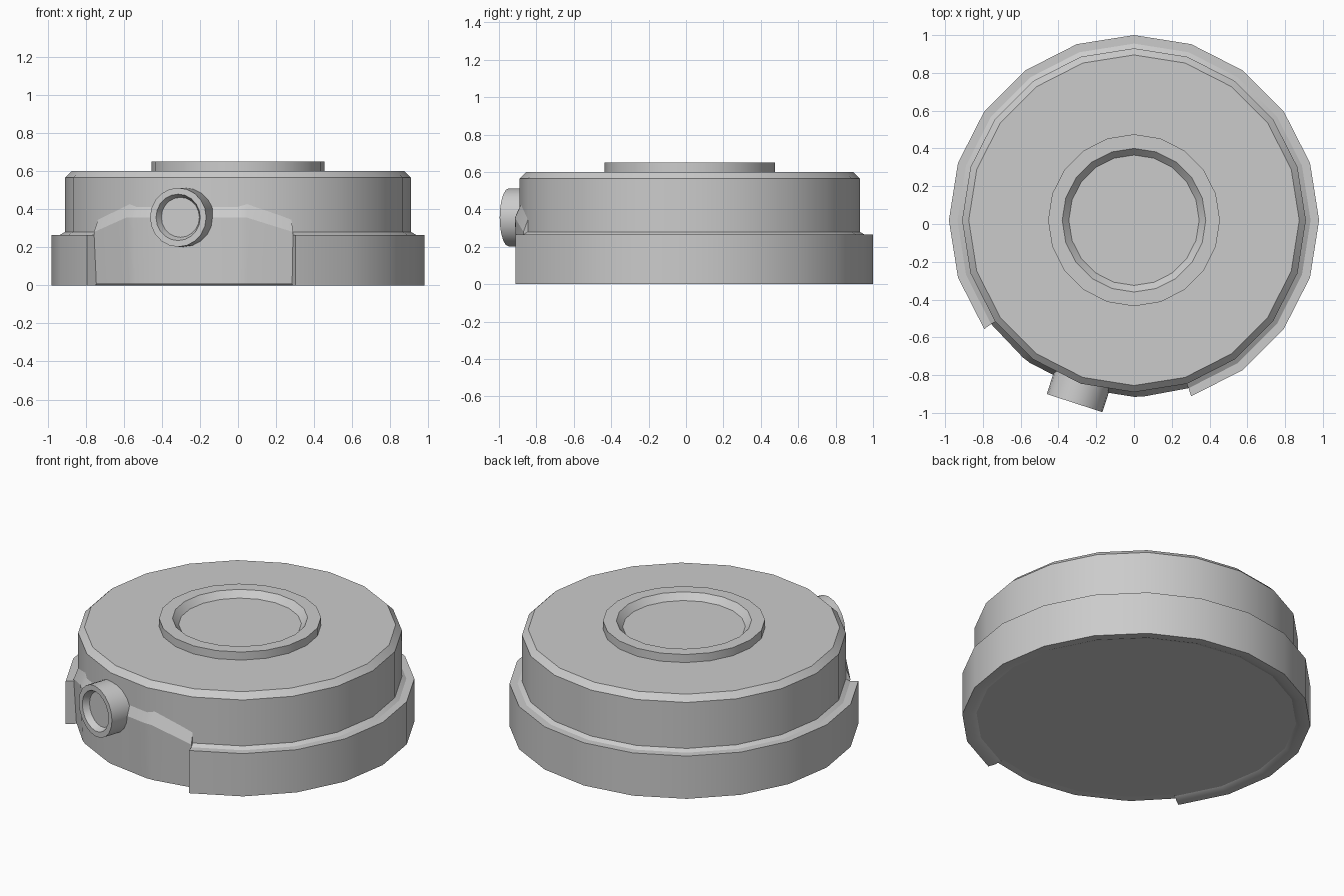
import bpy, bmesh, math
from mathutils import Matrix, Vector

if "Cube" in bpy.data.objects:
    bpy.data.objects.remove(bpy.data.objects["Cube"])

CY = 0.02      # centre of the round body on y
SIDES = 20


def finish(name, bm, matrix=None):
    bmesh.ops.remove_doubles(bm, verts=bm.verts, dist=1e-5)
    bmesh.ops.recalc_face_normals(bm, faces=bm.faces)
    mesh = bpy.data.meshes.new(name)
    bm.to_mesh(mesh)
    bm.free()
    ob = bpy.data.objects.new(name, mesh)
    bpy.context.collection.objects.link(ob)
    ob.matrix_world = matrix or Matrix.Translation((0, CY, 0))
    bpy.ops.object.select_all(action='DESELECT')
    ob.select_set(True)
    bpy.context.view_layer.objects.active = ob
    bpy.ops.object.shade_smooth_by_angle(angle=math.radians(25))
    return ob


def sweep(name, sections, closed, matrix=None):
    """sections: list of (angle in degrees, [(radius, z), ...])"""
    bm = bmesh.new()
    rows = []
    for deg, prof in sections:
        a = math.radians(deg)
        rows.append([bm.verts.new((r * math.cos(a), r * math.sin(a), z)) for r, z in prof])
    n, m = len(rows), len(rows[0])
    for i in range(n if closed else n - 1):
        p, q = rows[i], rows[(i + 1) % n]
        for j in range(m - 1 if closed else m):
            k = (j + 1) % m
            bm.faces.new((p[j], q[j], q[k], p[k]))
    if closed:
        bm.faces.new([r[0] for r in rows])
        bm.faces.new([r[-1] for r in rows])
    else:
        bm.faces.new(rows[0])
        bm.faces.new(rows[-1])
    return finish(name, bm, matrix)


def lathe(name, prof, matrix=None):
    return sweep(name, [(90 + i * 360 / SIDES, prof) for i in range(SIDES)], True, matrix)


# main drum with chamfered top edge
lathe("body", [(.90, .012), (.91, .03), (.91, .565), (.875, .60)])

# raised dial rim with a shallow dished centre
lathe("top_dial", [(.455, .59), (.455, .65), (.38, .65), (.345, .612)])

# outer base ring, open at the front
ring = [(.90, .012), (.93, 0), (.98, 0), (.98, .265), (.935, .265), (.91, .28), (.90, .28)]
sweep("base_ring", [(288 + 18 * i, ring) for i in range(17)], False)

# panel filling the opening, with a stepped sloping top edge
low, high = (.28, .37), (.355, .435)
panel = []
for deg, (outer_z, inner_z) in ((216, low), (231, high), (234, high), (252, high),
                                (270, high), (273, high), (288, low)):
    panel.append((deg, [(.88, .012), (.92, .008), (.935, outer_z), (.90, inner_z), (.88, inner_z)]))
sweep("front_panel", panel, False)

# round push button with a dished face, pointing out of the panel
a = math.radians(252)
out = Vector((math.cos(a), math.sin(a), 0))
turn = out.to_track_quat('Z', 'Y').to_matrix().to_4x4()
place = Matrix.Translation(Vector((0, CY, .357)) + out * .85) @ turn
lathe("button", [(.155, 0), (.155, .168), (.122, .168), (.105, .13)], place)
